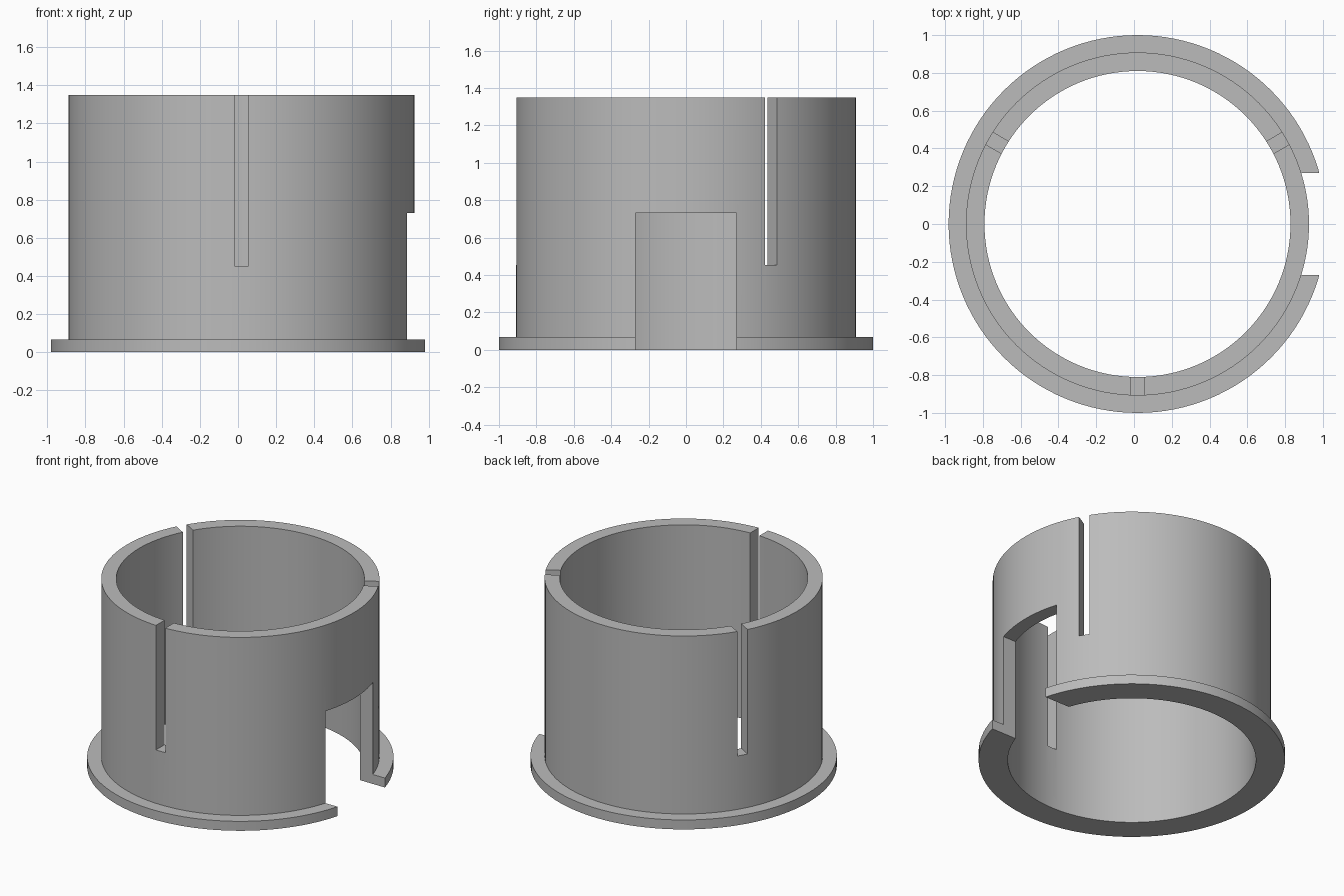
import bpy, bmesh, math
from mathutils import Matrix, Vector

old = bpy.data.objects.get("Cube")
if old:
    bpy.data.objects.remove(old, do_unlink=True)

CENTRE_X = 0.0185
SEGMENTS = 128
WALL_OUT, WALL_IN, FLANGE_OUT = 0.908, 0.81, 1.0
HEIGHT, FLANGE_TOP = 1.35, 0.068

grey = bpy.data.materials.new("plain grey")
grey.use_nodes = True
colour = (0.5, 0.5, 0.5, 1)
grey.diffuse_color = colour
grey.node_tree.nodes["Principled BSDF"].inputs["Base Color"].default_value = colour


def make_object(name, bm):
    bmesh.ops.recalc_face_normals(bm, faces=bm.faces)
    mesh = bpy.data.meshes.new(name)
    bm.to_mesh(mesh)
    bm.free()
    mesh.materials.append(grey)
    obj = bpy.data.objects.new(name, mesh)
    bpy.context.collection.objects.link(obj)
    return obj


def box_cutter(name, low, high, angle=0):
    low, high = Vector(low), Vector(high)
    bm = bmesh.new()
    bmesh.ops.create_cube(bm, size=1)
    place = (Matrix.Translation((CENTRE_X, 0, 0)) @ Matrix.Rotation(angle, 4, "Z")
             @ Matrix.Translation((low + high) / 2) @ Matrix.Diagonal((*(high - low), 1)))
    bm.transform(place)
    obj = make_object(name, bm)
    obj.hide_render = True
    return obj


# Flanged sleeve turned from one closed profile
profile = [(WALL_IN, 0), (FLANGE_OUT, 0), (FLANGE_OUT, FLANGE_TOP),
           (WALL_OUT, FLANGE_TOP), (WALL_OUT, HEIGHT), (WALL_IN, HEIGHT)]
bm = bmesh.new()
rings = []
for i in range(SEGMENTS):
    a = math.tau * i / SEGMENTS
    rings.append([bm.verts.new((CENTRE_X + r * math.cos(a), r * math.sin(a), z))
                  for r, z in profile])
for i, ring in enumerate(rings):
    following = rings[(i + 1) % SEGMENTS]
    for j in range(len(profile)):
        k = (j + 1) % len(profile)
        bm.faces.new((ring[j], following[j], following[k], ring[k]))
sleeve = make_object("flanged_sleeve", bm)

# Side opening and three slots down from the rim
cutters = [box_cutter("opening_cutter", (0.4, -0.27, -0.2), (1.2, 0.27, 0.73))]
for degrees in (30, 150, 270):
    cutters.append(box_cutter(f"slot_cutter_{degrees}", (0.6, -0.037, 0.453),
                              (1.1, 0.037, 1.6), math.radians(degrees)))
for cutter in cutters:
    cut = sleeve.modifiers.new(cutter.name, "BOOLEAN")
    cut.operation = "DIFFERENCE"
    cut.solver = "EXACT"
    cut.object = cutter

# Bake the cuts, then drop the cutters
bpy.context.view_layer.update()
graph = bpy.context.evaluated_depsgraph_get()
baked = bpy.data.meshes.new_from_object(sleeve.evaluated_get(graph))
sleeve.modifiers.clear()
sleeve.data = baked
for cutter in cutters:
    bpy.data.objects.remove(cutter, do_unlink=True)

# Smooth round walls with crisp edges
bpy.ops.object.select_all(action="DESELECT")
sleeve.select_set(True)
bpy.context.view_layer.objects.active = sleeve
bpy.ops.object.shade_smooth_by_angle(angle=math.radians(30))
